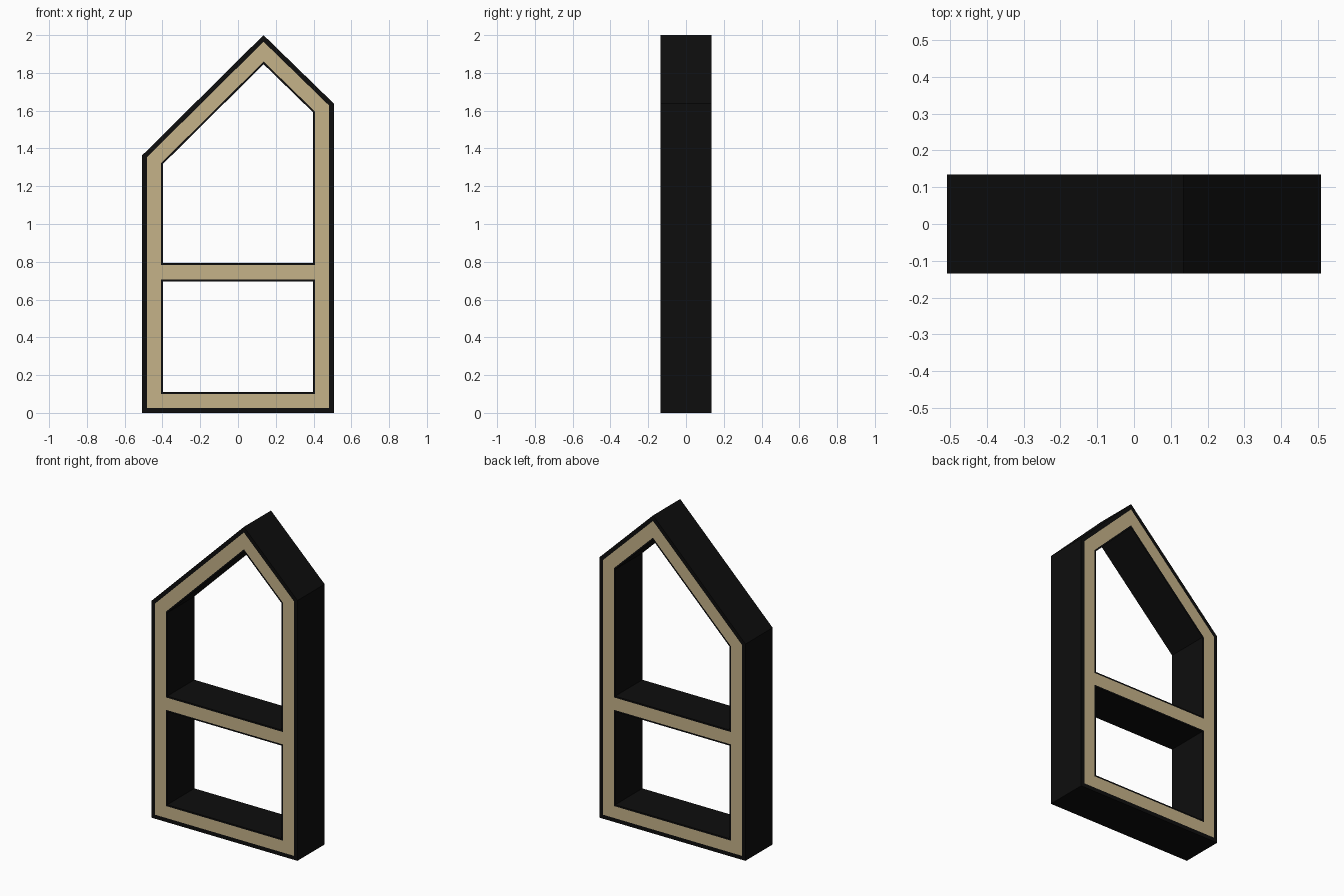
import bpy
import bmesh
from mathutils import Vector

if "Cube" in bpy.data.objects:
    bpy.data.objects.remove(bpy.data.objects["Cube"])

HALF_W, HALF_D = 0.508, 0.135
TRIM, EDGE, BOARD = 0.025, 0.01, 0.11      # outer rim, inner rim, board thickness
SHELF_LOW, SHELF_TOP = 0.695, 0.793
OUTLINE = [(-HALF_W, 0), (HALF_W, 0), (HALF_W, 1.637), (0.135, 2), (-HALF_W, 1.363)]


def make_material(name, colour):
    mat = bpy.data.materials.new(name)
    mat.use_nodes = True
    mat.diffuse_color = (*colour, 1)
    bsdf = next(n for n in mat.node_tree.nodes if n.type == "BSDF_PRINCIPLED")
    bsdf.inputs["Base Color"].default_value = (*colour, 1)
    return mat


black = make_material("matte black", (0.004, 0.004, 0.004))
wood = make_material("pale wood", (0.56, 0.445, 0.25))


def inset(loop, d):
    """Move every side of a counter-clockwise outline inwards by d."""
    pts = [Vector(p) for p in loop]
    result = []
    for i, p in enumerate(pts):
        a = (p - pts[i - 1]).normalized()
        b = (pts[(i + 1) % len(pts)] - p).normalized()
        na, nb = Vector((-a.y, a.x)), Vector((-b.y, b.x))
        result.append(p + (na + nb) * d / (1 + na.dot(nb)))
    return result


def quad(bm, corners, facing=None):
    face = bm.faces.new([bm.verts.new(c) for c in corners])
    face.normal_update()
    if facing and face.normal.y * facing < 0:
        face.normal_flip()


def band(bm, outer, inner):
    """Flat ring between two outlines, on the front and the back."""
    for side in (-1, 1):
        y = side * HALF_D
        for i in range(len(outer)):
            j = (i + 1) % len(outer)
            ring = (outer[i], outer[j], inner[j], inner[i])
            quad(bm, [(p[0], y, p[1]) for p in ring], side)


def wall(bm, loop, outward):
    """Side walls running through the full depth."""
    for i in range(len(loop)):
        p, q = loop[i], loop[(i + 1) % len(loop)]
        if outward:
            p, q = q, p
        quad(bm, [(p[0], -HALF_D, p[1]), (q[0], -HALF_D, q[1]),
                  (q[0], HALF_D, q[1]), (p[0], HALF_D, p[1])])


def finish(bm, name, mat):
    bmesh.ops.remove_doubles(bm, verts=bm.verts, dist=0.0001)
    mesh = bpy.data.meshes.new(name)
    bm.to_mesh(mesh)
    bm.free()
    mesh.materials.append(mat)
    bpy.context.collection.objects.link(bpy.data.objects.new(name, mesh))


# Outer casing with its thin rims
bm = bmesh.new()
wall(bm, OUTLINE, True)
band(bm, OUTLINE, inset(OUTLINE, TRIM))
finish(bm, "outer_casing", black)

# Wooden edge faces of the frame
lining = inset(OUTLINE, BOARD - EDGE)
bm = bmesh.new()
band(bm, inset(OUTLINE, TRIM), lining)
finish(bm, "frame_faces", wood)

# Wooden edge faces of the shelf
bm = bmesh.new()
x = lining[1].x
low, top = SHELF_LOW + EDGE, SHELF_TOP - EDGE
for side in (-1, 1):
    quad(bm, [(px, side * HALF_D, pz) for px, pz in
              ((-x, low), (x, low), (x, top), (-x, top))], side)
finish(bm, "shelf_faces", wood)

# Linings of the two compartments
opening = inset(OUTLINE, BOARD)
x, floor = opening[1].x, opening[1].y
compartments = {
    "upper_compartment": [(-x, SHELF_TOP), (x, SHELF_TOP)] + opening[2:],
    "lower_compartment": [(-x, floor), (x, floor), (x, SHELF_LOW), (-x, SHELF_LOW)],
}
for name, loop in compartments.items():
    bm = bmesh.new()
    wall(bm, loop, False)
    band(bm, inset(loop, -EDGE), loop)
    finish(bm, name, black)
